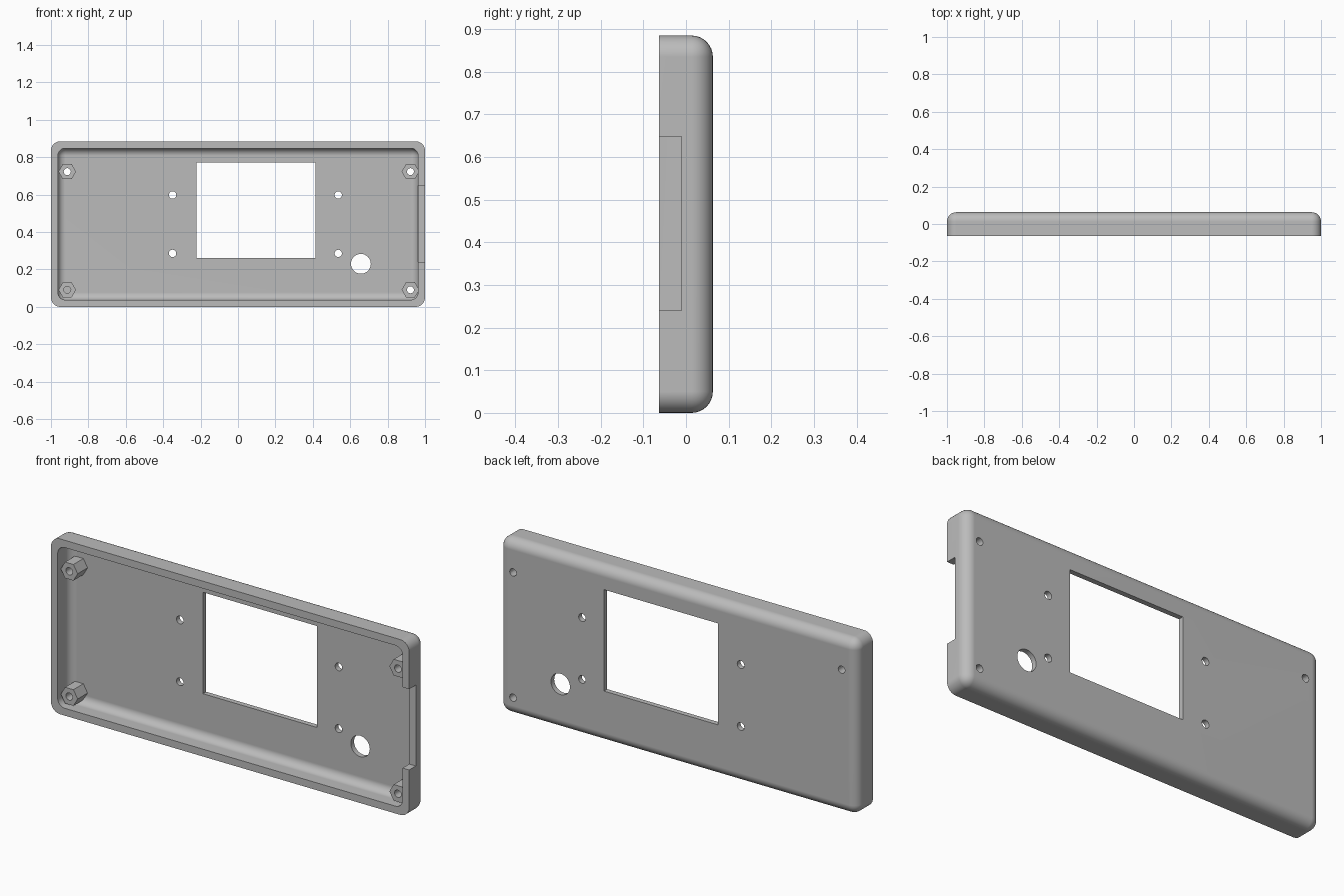
import bpy, bmesh, math
from mathutils import Matrix, Vector

cube = bpy.data.objects.get("Cube")
if cube:
    bpy.data.objects.remove(cube, do_unlink=True)

HEIGHT, FRONT, BACK = 0.885, -0.063, 0.063
WALL, FLOOR = 0.037, 0.037      # rim width, inner floor position in y

grey = bpy.data.materials.new("plain grey")
grey.use_nodes = True
grey.diffuse_color = (0.5, 0.5, 0.5, 1)
grey.node_tree.nodes["Principled BSDF"].inputs["Base Color"].default_value = (0.5, 0.5, 0.5, 1)


def finish(name, bm):
    mesh = bpy.data.meshes.new(name)
    bmesh.ops.recalc_face_normals(bm, faces=bm.faces)
    bm.to_mesh(mesh)
    bm.free()
    obj = bpy.data.objects.new(name, mesh)
    mesh.materials.append(grey)
    bpy.context.collection.objects.link(obj)
    return obj


def box(name, low, high, radius=0):
    """Box between two corners; a radius rounds all edges except the front ones."""
    low, high = Vector(low), Vector(high)
    bm = bmesh.new()
    bmesh.ops.create_cube(bm, size=1)
    bmesh.ops.scale(bm, vec=high - low, verts=bm.verts)
    bmesh.ops.translate(bm, vec=(low + high) / 2, verts=bm.verts)
    if radius:
        edges = [e for e in bm.edges if max(v.co.y for v in e.verts) > high.y - 1e-5]
        bmesh.ops.bevel(bm, geom=edges, offset=radius, offset_type='OFFSET',
                        segments=8, profile=0.5, affect='EDGES')
    return finish(name, bm)


def rod(name, x, z, radius, y0, y1, sides):
    """Prism along y with a corner pointing along x."""
    bm = bmesh.new()
    place = Matrix.Translation((x, (y0 + y1) / 2, z)) @ Matrix.Rotation(math.pi / 2, 4, 'X')
    turn = Matrix.Rotation(math.pi / 2, 4, 'Z') if sides == 6 else Matrix()
    bmesh.ops.create_cone(bm, cap_ends=True, segments=sides, radius1=radius,
                          radius2=radius, depth=y1 - y0, matrix=place @ turn)
    # Turn hexagons so that their flats are level
    if sides == 6 and max(v.co.x for v in bm.verts) - x < radius * 0.95:
        bmesh.ops.rotate(bm, verts=bm.verts, cent=(x, 0, z),
                         matrix=Matrix.Rotation(math.pi / 6, 3, 'Y'))
    return finish(name, bm)


def cut(obj, cutters):
    bpy.ops.object.select_all(action='DESELECT')
    obj.select_set(True)
    bpy.context.view_layer.objects.active = obj
    for cutter in cutters:
        mod = obj.modifiers.new("cut", 'BOOLEAN')
        mod.operation, mod.solver, mod.object = 'DIFFERENCE', 'EXACT', cutter
        bpy.ops.object.modifier_apply(modifier=mod.name)


# Rounded cover, hollowed from the front
cover = box("cover_shell", (-1, FRONT, 0), (1, BACK, HEIGHT), 0.05)
cutters = [
    box("cavity", (-1 + WALL, -0.2, WALL), (1 - WALL, FLOOR, HEIGHT - WALL), 0.04),
    box("display_window", (-0.222, -0.2, 0.26), (0.414, 0.2, 0.772)),
    box("side_notch", (0.9, -0.2, 0.24), (1.1, -0.01, 0.648)),
    rod("round_opening", 0.657, 0.23, 0.053, -0.2, 0.2, 32),
]
for x in (-0.35, 0.536):
    for z in (0.286, 0.598):
        cutters.append(rod("mount_hole", x, z, 0.02, -0.2, 0.2, 12))

# Hexagonal screw posts; the lower right one has a blind hole
posts = []
for side, x in (("right", -0.913), ("left", 0.922)):
    for level, z in (("lower", 0.091), ("upper", 0.723)):
        post = rod(f"{level}_{side}_screw_post", x, z, 0.047, -0.042, FLOOR + 0.012, 6)
        blind = side == "right" and level == "lower"
        hole = rod("screw_hole", x, z, 0.019, -0.2, 0.03 if blind else 0.2, 12)
        cut(post, [hole])
        posts.append(post)
        cutters.append(hole)

cut(cover, cutters)
for cutter in cutters:
    bpy.data.objects.remove(cutter, do_unlink=True)

# Smooth fillets, crisp edges and flat panels
for obj in [cover] + posts:
    bpy.ops.object.select_all(action='DESELECT')
    obj.select_set(True)
    bpy.context.view_layer.objects.active = obj
    bpy.ops.object.shade_smooth_by_angle(angle=math.radians(32))
    weighted = obj.modifiers.new("flat_panels", 'WEIGHTED_NORMAL')
    weighted.keep_sharp = True
